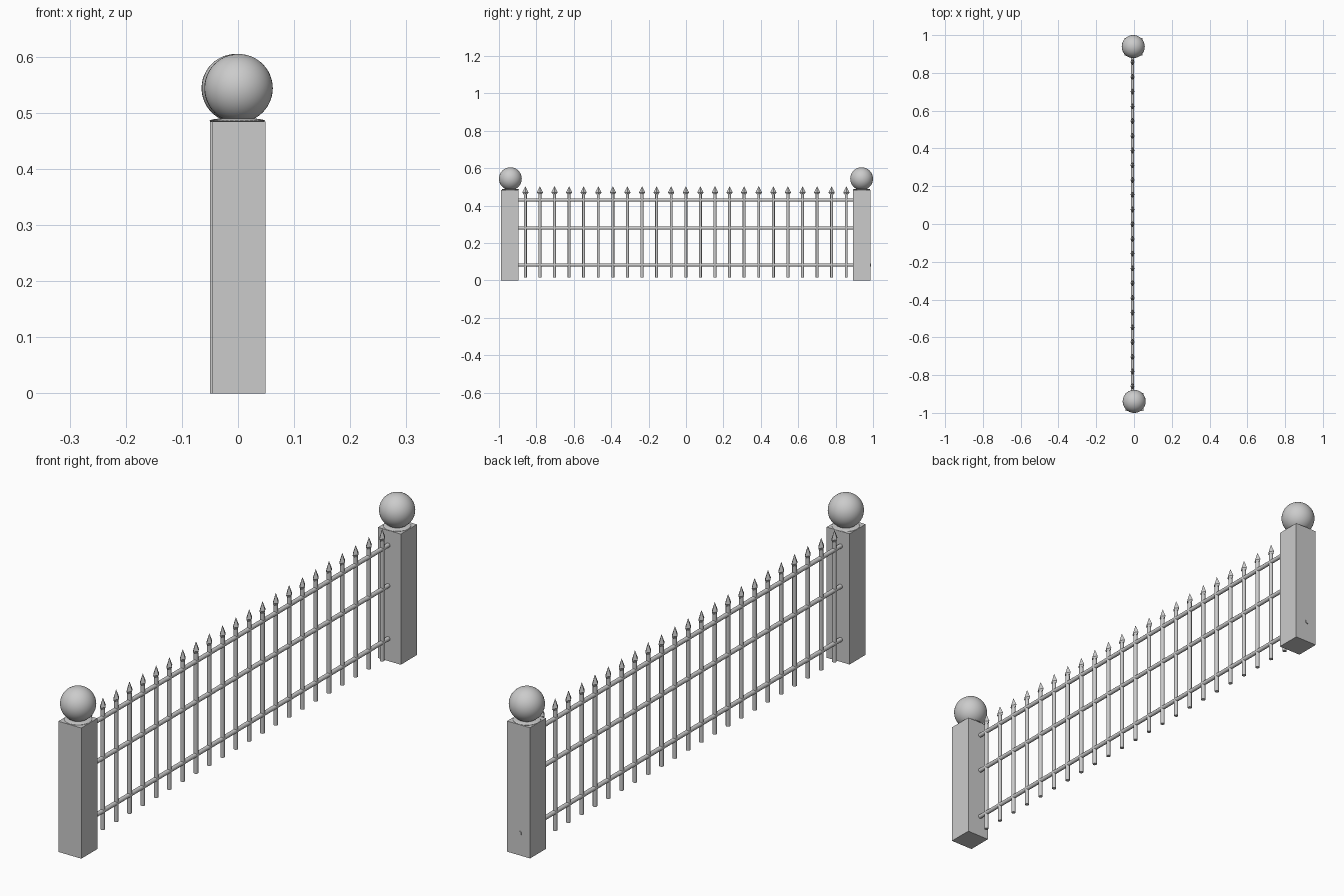
import bpy, math

if "Cube" in bpy.data.objects:
    bpy.data.objects.remove(bpy.data.objects["Cube"])

FENCE_X = -0.008


def finish(name, smooth):
    ob = bpy.context.object
    ob.name = name
    if smooth:
        bpy.ops.object.shade_smooth_by_angle(angle=math.radians(40))
    return ob


def rod(name, r, start, length, axis):
    rot = (-math.pi / 2, 0, 0) if axis == "y" else (0, 0, 0)
    x, y, z = start
    loc = (x, y + length / 2, z) if axis == "y" else (x, y, z + length / 2)
    bpy.ops.mesh.primitive_cylinder_add(vertices=12, radius=r, depth=length,
                                        location=loc, rotation=rot)
    return finish(name, True)


def spear_mesh():
    # flattened four-sided spear head, origin at its base
    rings = [(0.004, 0.004, 0.0), (0.011, 0.017, 0.014)]
    verts = []
    for rx, ry, z in rings:
        verts += [(rx, 0, z), (0, ry, z), (-rx, 0, z), (0, -ry, z)]
    verts.append((0, 0, 0.048))
    faces = [(3, 2, 1, 0)]
    for i in range(4):
        j = (i + 1) % 4
        faces += [(i, j, 4 + j, 4 + i), (4 + i, 4 + j, 8)]
    me = bpy.data.meshes.new("spear_head")
    me.from_pydata(verts, [], faces)
    return me


# posts with collar and ball finial
for side, x, y in (("front", 0.002, -0.942), ("back", -0.003, 0.939)):
    bpy.ops.mesh.primitive_cube_add(size=1, location=(x, y, 0.2425))
    post = finish(side + "_post", False)
    post.scale = (0.094, 0.094, 0.485)
    by = math.copysign(0.939, y)
    bpy.ops.mesh.primitive_uv_sphere_add(segments=32, ring_count=12, radius=1,
                                         location=(x - 0.001, by, 0.486))
    collar = finish(side + "_collar", True)
    collar.scale = (0.047, 0.047, 0.005)
    bpy.ops.mesh.primitive_uv_sphere_add(segments=40, ring_count=24, radius=0.061,
                                         location=(x - 0.001, by, 0.544))
    finish(side + "_ball", True)

# horizontal rails; the bottom one pokes through the back post
for name, z, end in (("top_rail", 0.43, 0.92), ("middle_rail", 0.28, 0.92),
                     ("bottom_rail", 0.083, 0.989)):
    rod(name, 0.008, (FENCE_X, -0.92, z), end + 0.92, "y")

# pickets with spear heads
picket = rod("picket", 0.0078, (FENCE_X, 0, 0.015), 0.447, "z")
spear = spear_mesh()
for i in range(23):
    y = -0.859 + i * 0.078
    if i == 0:
        p = picket
    else:
        p = picket.copy()
        bpy.context.collection.objects.link(p)
    p.location.y = y
    s = bpy.data.objects.new("spear_head", spear)
    s.location = (FENCE_X, y, 0.456)
    bpy.context.collection.objects.link(s)
